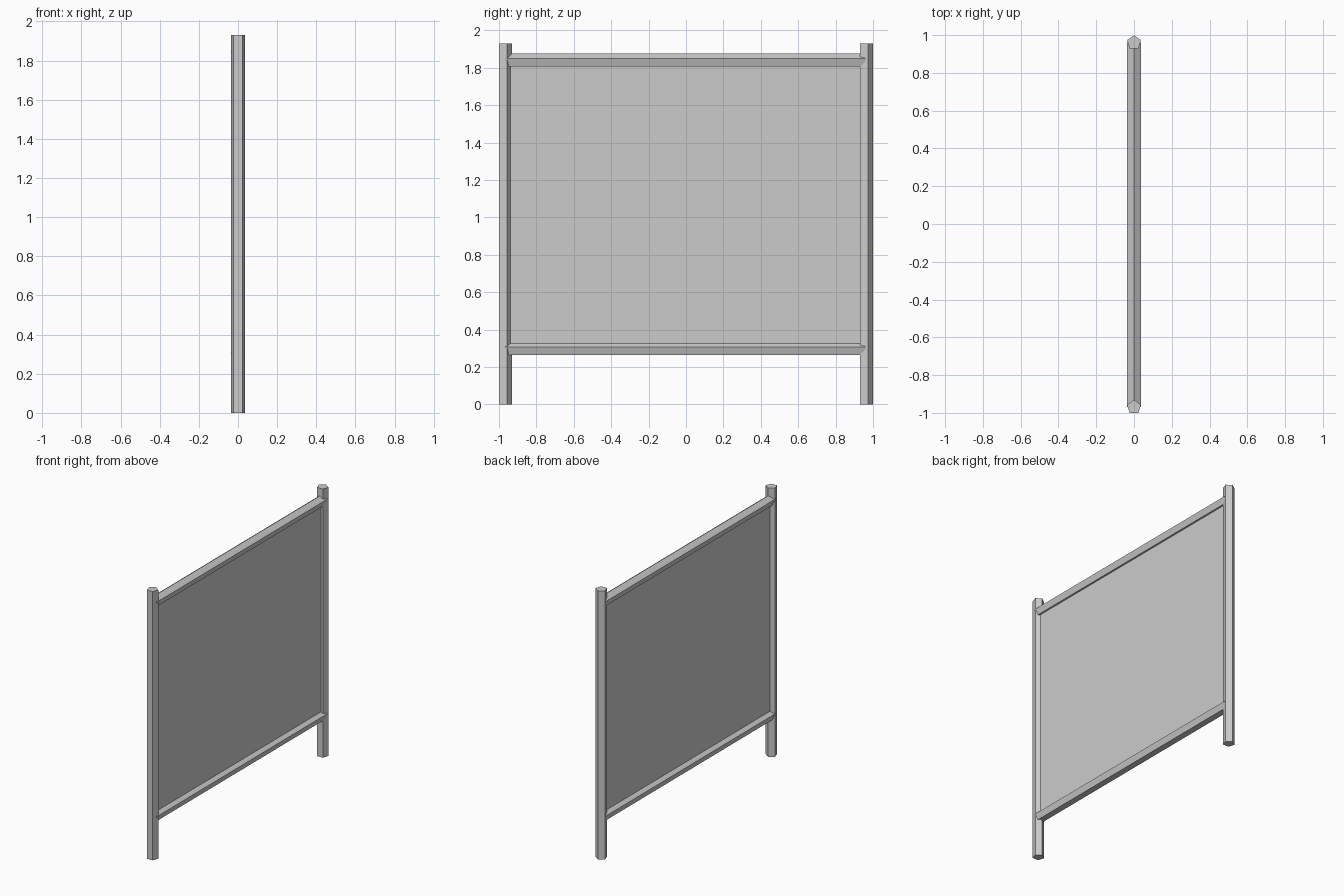
import bpy
import math
from mathutils import Matrix

cube = bpy.data.objects.get("Cube")
if cube:
    bpy.data.objects.remove(cube, do_unlink=True)

# One plain grey for every part
grey = bpy.data.materials.new("light grey")
grey.use_nodes = True
colour = (0.6, 0.6, 0.6, 1)
grey.diffuse_color = colour
grey.node_tree.nodes["Principled BSDF"].inputs["Base Color"].default_value = colour

RADIUS = 0.0385
HEIGHT = 1.93
FRONT_Y, BACK_Y = -0.969, 0.961
LOW_Z, HIGH_Z = 0.296, 1.837
MID_Y, SPAN = (FRONT_Y + BACK_Y) / 2, BACK_Y - FRONT_Y


def finish(name):
    part = bpy.context.object
    part.name = name
    part.data.materials.append(grey)
    return part


def five_sided_bar(name, length, location, lying=False):
    """Pentagonal bar: corner toward +y when upright, toward +z when lying."""
    bpy.ops.mesh.primitive_cylinder_add(vertices=5, radius=RADIUS, depth=length)
    bar = finish(name)
    # Turn the first corner to +y whatever the primitive's starting angle
    first = bar.data.vertices[0].co
    turn = math.pi / 2 - math.atan2(first.y, first.x)
    bar.data.transform(Matrix.Rotation(turn, 4, "Z"))
    if lying:
        bar.data.transform(Matrix.Rotation(math.pi / 2, 4, "X"))
    bar.location = location


# Upright posts
for name, y in (("front_post", FRONT_Y), ("back_post", BACK_Y)):
    five_sided_bar(name, HEIGHT, (0, y, HEIGHT / 2))

# Rails running between the post centres
for name, z in (("lower_rail", LOW_Z), ("upper_rail", HIGH_Z)):
    five_sided_bar(name, SPAN, (0, MID_Y, z), lying=True)

# Thin panel filling the frame
bpy.ops.mesh.primitive_cube_add(size=1, location=(0, MID_Y, (LOW_Z + HIGH_Z) / 2))
panel = finish("panel")
panel.scale = (0.02, SPAN, HIGH_Z - LOW_Z)
